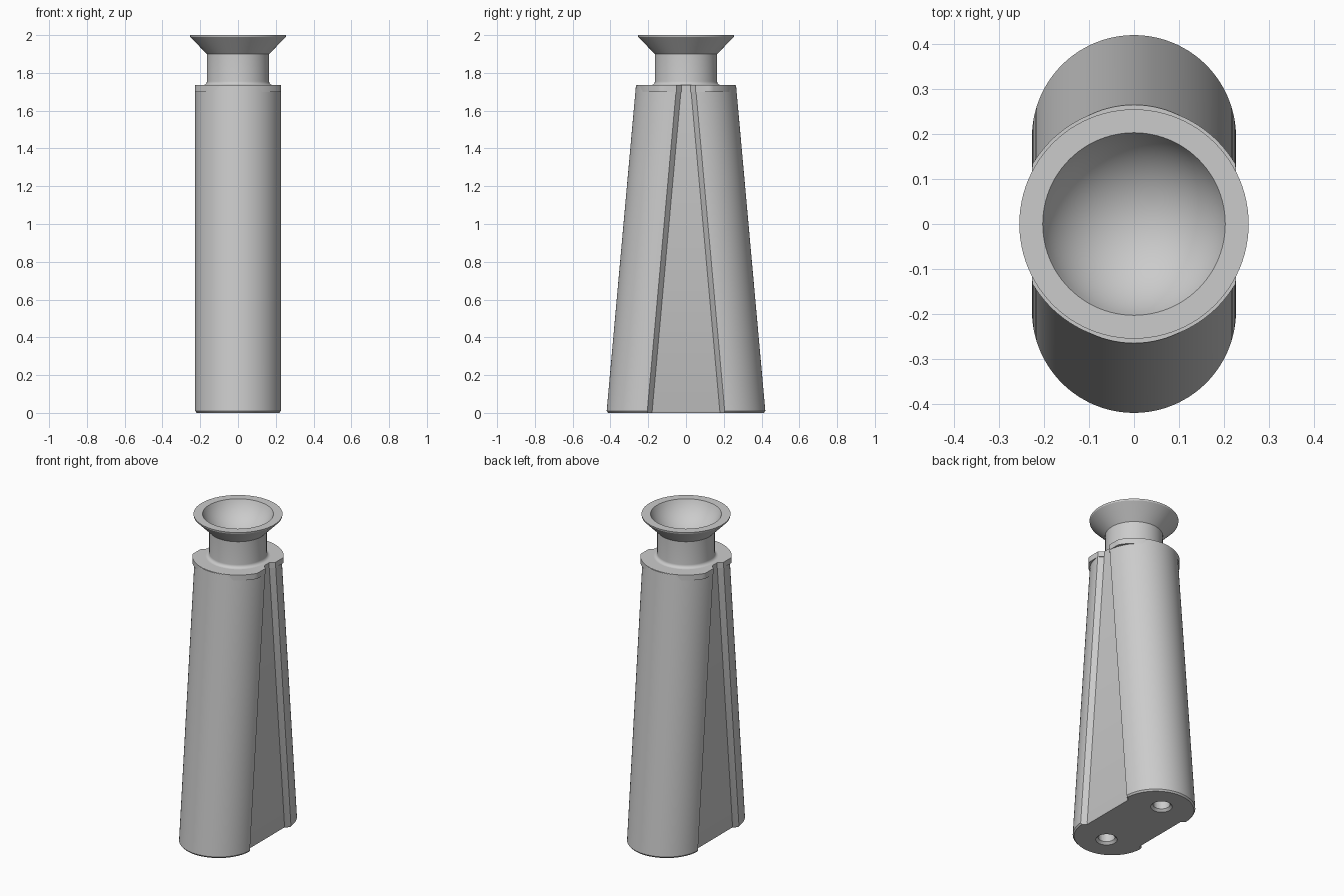
import bpy, bmesh, math

cube = bpy.data.objects.get("Cube")
if cube:
    bpy.data.objects.remove(cube, do_unlink=True)

HALF_WIDTH = 0.227   # half width across x
WEB_X = 0.2          # face of the recessed web
TOP = 1.735          # shoulder height

grey = bpy.data.materials.new("light_grey")
grey.use_nodes = True
COLOUR = (0.6, 0.6, 0.6, 1)
grey.diffuse_color = COLOUR
grey.node_tree.nodes["Principled BSDF"].inputs["Base Color"].default_value = COLOUR


def finish(name, bm, smooth=True):
    bmesh.ops.recalc_face_normals(bm, faces=bm.faces)
    mesh = bpy.data.meshes.new(name)
    bm.to_mesh(mesh)
    bm.free()
    mesh.materials.append(grey)
    ob = bpy.data.objects.new(name, mesh)
    bpy.context.collection.objects.link(ob)
    if smooth:
        shade(ob)
    return ob


def shade(ob):
    bpy.ops.object.select_all(action="DESELECT")
    ob.select_set(True)
    bpy.context.view_layer.objects.active = ob
    bpy.ops.object.shade_smooth_by_angle(angle=math.radians(25))


def loft(name, sections):
    """Skin closed loops of equal length and cap both ends."""
    bm = bmesh.new()
    loops = [[bm.verts.new(p) for p in s] for s in sections]
    n = len(loops[0])
    for a, b in zip(loops, loops[1:]):
        for i in range(n):
            j = (i + 1) % n
            bm.faces.new((a[i], a[j], b[j], b[i]))
    bm.faces.new(loops[0])
    bm.faces.new(loops[-1])
    return finish(name, bm)


def lathe(name, profile, steps=96, smooth=True, y=0):
    """Revolve (radius, z) points about a vertical axis."""
    bm = bmesh.new()
    vs = [bm.verts.new((r, 0, z)) for r, z in profile]
    es = [bm.edges.new(e) for e in zip(vs, vs[1:])]
    bmesh.ops.spin(bm, geom=vs + es, cent=(0, 0, 0), axis=(0, 0, 1),
                   angle=math.tau, steps=steps)
    bmesh.ops.remove_doubles(bm, verts=bm.verts, dist=1e-5)
    bmesh.ops.translate(bm, verts=bm.verts, vec=(0, y, 0))
    return finish(name, bm, smooth)


def notched_section(centre, radius, z, inset=0, steps=48):
    """Two rounded lobes joined by a narrower web, at height z."""
    lip, foot = 0.012, 0.014
    start = math.asin((0.038 + lip - centre) / radius) if centre == 0 \
        else math.asin(lip / radius)
    half = []
    for i in range(steps + 1):
        a = start + (math.pi - 2 * start) * i / steps
        x = max(-HALF_WIDTH, min(HALF_WIDTH, radius * math.cos(a)))
        half.append((x, centre + radius * math.sin(a)))
    web_y = (centre or 0.038) - foot
    x = WEB_X - inset
    half = [(x, web_y)] + half + [(-x, web_y)]
    return [(x, y, z) for x, y in half] + [(-x, -y, z) for x, y in half]


# Tapered body of two leaning lobes
def lobe_centre(z):
    return 0.193 - 0.155 * z / TOP


body = loft("body", [
    notched_section(lobe_centre(0), HALF_WIDTH - 0.008, 0, 0.004),
    notched_section(lobe_centre(0), HALF_WIDTH, 0.01),
    notched_section(lobe_centre(TOP), HALF_WIDTH, TOP - 0.002),
])

# Round collar at the shoulder
loft("shoulder_collar", [notched_section(0, 0.262, z) for z in (1.7, TOP)])

# Countersunk holes in the base
for side, y in (("front", -0.245), ("back", 0.245)):
    cutter = lathe(side + "_hole_cutter",
                   [(0, -0.02), (0.062, -0.02), (0.062, 0.0), (0.048, 0.014),
                    (0.048, 0.12), (0, 0.12)], 40, False, y)
    cutter.hide_render = True
    cut = body.modifiers.new(side + "_hole", "BOOLEAN")
    cut.operation = "DIFFERENCE"
    cut.solver = "EXACT"
    cut.object = cutter
    bpy.context.view_layer.objects.active = body
    bpy.ops.object.modifier_apply(modifier=cut.name)
    bpy.data.objects.remove(cutter, do_unlink=True)
shade(body)

# Neck, flared cup and its spherical bowl
rim, depth = 0.203, 0.14
ball = (rim ** 2 + depth ** 2) / (2 * depth)
sweep = math.asin(rim / ball)
bowl = [(ball * math.sin(sweep * (1 - i / 16)),
         2 - depth + ball - ball * math.cos(sweep * (1 - i / 16)))
        for i in range(17)]
fillet = [(0.185 - 0.02 * math.sin(a), TOP + 0.02 * (1 - math.cos(a)))
          for a in (math.pi / 2 * i / 6 for i in range(7))]
lathe("neck_and_cup", [(0, 1.72), (0.185, 1.72)] + fillet +
      [(0.165, 1.9), (0.253, 1.99), (0.255, 2.0)] + bowl)
